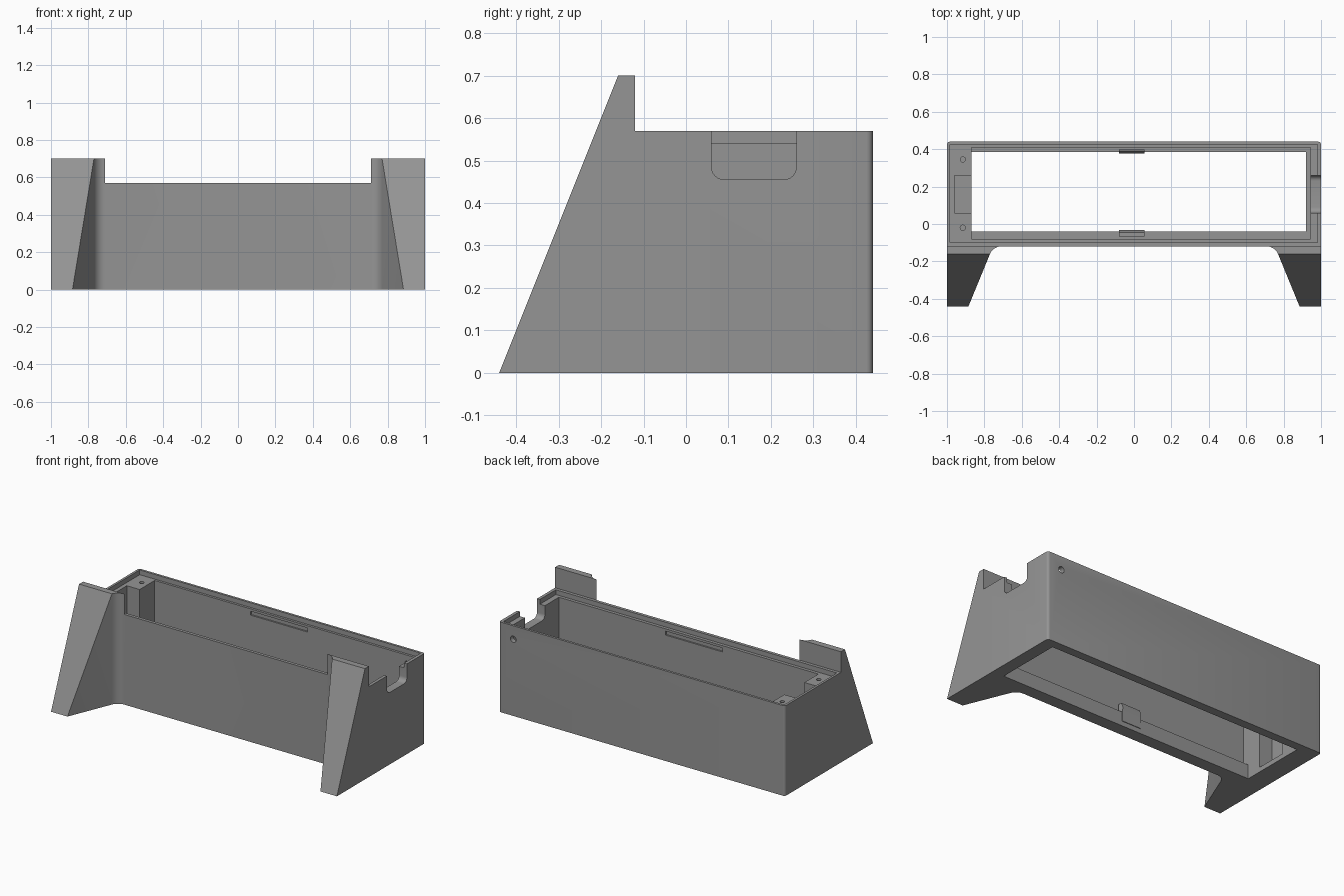
import bpy, bmesh, math
from mathutils import Vector

if "Cube" in bpy.data.objects:
    bpy.data.objects.remove(bpy.data.objects["Cube"])

grey = bpy.data.materials.new("mid_grey")
grey.diffuse_color = (0.30, 0.30, 0.30, 1)
grey.use_nodes = True
grey.node_tree.nodes["Principled BSDF"].inputs["Base Color"].default_value = grey.diffuse_color


def finish(name, bm):
    """Turn a bmesh into a named object."""
    bmesh.ops.recalc_face_normals(bm, faces=bm.faces)
    me = bpy.data.meshes.new(name)
    bm.to_mesh(me)
    bm.free()
    me.materials.append(grey)
    ob = bpy.data.objects.new(name, me)
    bpy.context.collection.objects.link(ob)
    return ob


def prism(name, pts, depth):
    """Extrude a closed 3D outline along a vector."""
    bm = bmesh.new()
    face = bm.faces.new([bm.verts.new(p) for p in pts])
    ext = bmesh.ops.extrude_face_region(bm, geom=[face])
    vs = [v for v in ext["geom"] if isinstance(v, bmesh.types.BMVert)]
    bmesh.ops.translate(bm, verts=vs, vec=Vector(depth))
    return finish(name, bm)


def box(name, x0, x1, y0, y1, z0, z1):
    return prism(name, [(x0, y0, z0), (x1, y0, z0), (x1, y1, z0), (x0, y1, z0)],
                 (0, 0, z1 - z0))


def hole(name, centre, r, depth, axis):
    """Round cutter along y or z."""
    pts = []
    for i in range(20):
        a = 2 * math.pi * i / 20
        u, v = r * math.cos(a), r * math.sin(a)
        pts.append(Vector(centre) + (Vector((u, 0, v)) if axis == "y" else Vector((u, v, 0))))
    return prism(name, pts, (0, depth, 0) if axis == "y" else (0, 0, depth))


def combine(target, other, op):
    """Apply a boolean and remove the helper."""
    mod = target.modifiers.new(op, "BOOLEAN")
    mod.operation, mod.object, mod.solver = op, other, "EXACT"
    bpy.context.view_layer.objects.active = target
    bpy.ops.object.modifier_apply(modifier=mod.name)
    bpy.data.objects.remove(other, do_unlink=True)


# outer case with softly rounded rear corners
R = 0.015
outline = [(-1, -0.12, 0), (1, -0.12, 0)]
for cx, start in ((1 - R, 0), (-1 + R, 90)):
    for i in range(5):
        a = math.radians(start + 22.5 * i)
        outline.append((cx + R * math.cos(a), 0.44 - R + R * math.sin(a), 0))
case = prism("case", outline, (0, 0, 0.57))

# splayed front legs with a curved root and a sloping front
for s in (1, -1):
    r = 0.065
    plan = [(s, -0.12, 0), (s, -0.44, 0), (s * 0.885, -0.44, 0)]
    for i in range(8, -1, -1):
        a = math.radians(67.7 * i / 8)
        plan.append((s * (0.71 + r * math.sin(a)), -0.12 - r * (1 - math.cos(a)), 0))
    leg = prism("leg", plan, (0, 0, 0.70))
    bm = bmesh.new()
    bm.from_mesh(leg.data)
    cut = bmesh.ops.bisect_plane(bm, geom=bm.verts[:] + bm.edges[:] + bm.faces[:],
                                 plane_co=(0, -0.44, 0), plane_no=(0, -0.70, 0.28),
                                 clear_outer=True)
    edges = [e for e in bm.edges if e.is_boundary]
    bmesh.ops.holes_fill(bm, edges=edges, sides=0)
    bmesh.ops.recalc_face_normals(bm, faces=bm.faces)
    bm.to_mesh(leg.data)
    bm.free()
    combine(case, leg, "UNION")

# lid recess, main cavity, bottom opening and cable pocket between the bosses
for dims in ((-0.985, 0.98, -0.10, 0.425, 0.54, 0.60),
             (-0.87, 0.945, -0.08, 0.41, 0.09, 0.60),
             (-0.87, 0.92, -0.04, 0.385, -0.05, 0.30),
             (-0.96, -0.80, 0.06, 0.26, 0.03, 0.60),
             # latch grooves in the long walls
             (-0.2, 0.2, 0.40, 0.42, 0.50, 0.525),
             (-0.2, 0.2, -0.09, -0.07, 0.50, 0.525)):
    combine(case, box("cutter", *dims), "DIFFERENCE")

# rounded cable notch in the right wall
rn = 0.03
notch = [(0.93, 0.26, 0.62), (0.93, 0.06, 0.62)]
for cy, start in ((0.06 + rn, 180), (0.26 - rn, 270)):
    for i in range(7):
        a = math.radians(start + 15 * i)
        notch.append((0.93, cy + rn * math.cos(a), 0.455 + rn + rn * math.sin(a)))
combine(case, prism("cutter", notch, (0.2, 0, 0)), "DIFFERENCE")

# screw holes in the bosses and the round hole in the rear wall
for y in (-0.02, 0.345):
    combine(case, hole("cutter", (-0.915, y, 0.40), 0.014, 0.25, "z"), "DIFFERENCE")
combine(case, hole("cutter", (0.90, 0.35, 0.485), 0.02, 0.2, "y"), "DIFFERENCE")

# small hooked clips on the bottom lip
for name, wall, d in (("rear_clip", 0.41, -1), ("front_clip", -0.08, 1)):
    face = 0.026 if d < 0 else 0.04
    prof = [(0, 0.09), (face, 0.03), (face + 0.004, 0.03), (face + 0.008, 0.12),
            (face - 0.005, 0.15), (0.012, 0.15), (0.012, 0.09)]
    prism(name, [(-0.08, wall + d * u, z) for u, z in prof[1:]], (0.135, 0, 0))

# smooth the curved corners, keep the rest crisp
for ob in bpy.context.scene.objects:
    ob.select_set(True)
bpy.context.view_layer.objects.active = case
bpy.ops.object.shade_smooth_by_angle(angle=math.radians(30))
